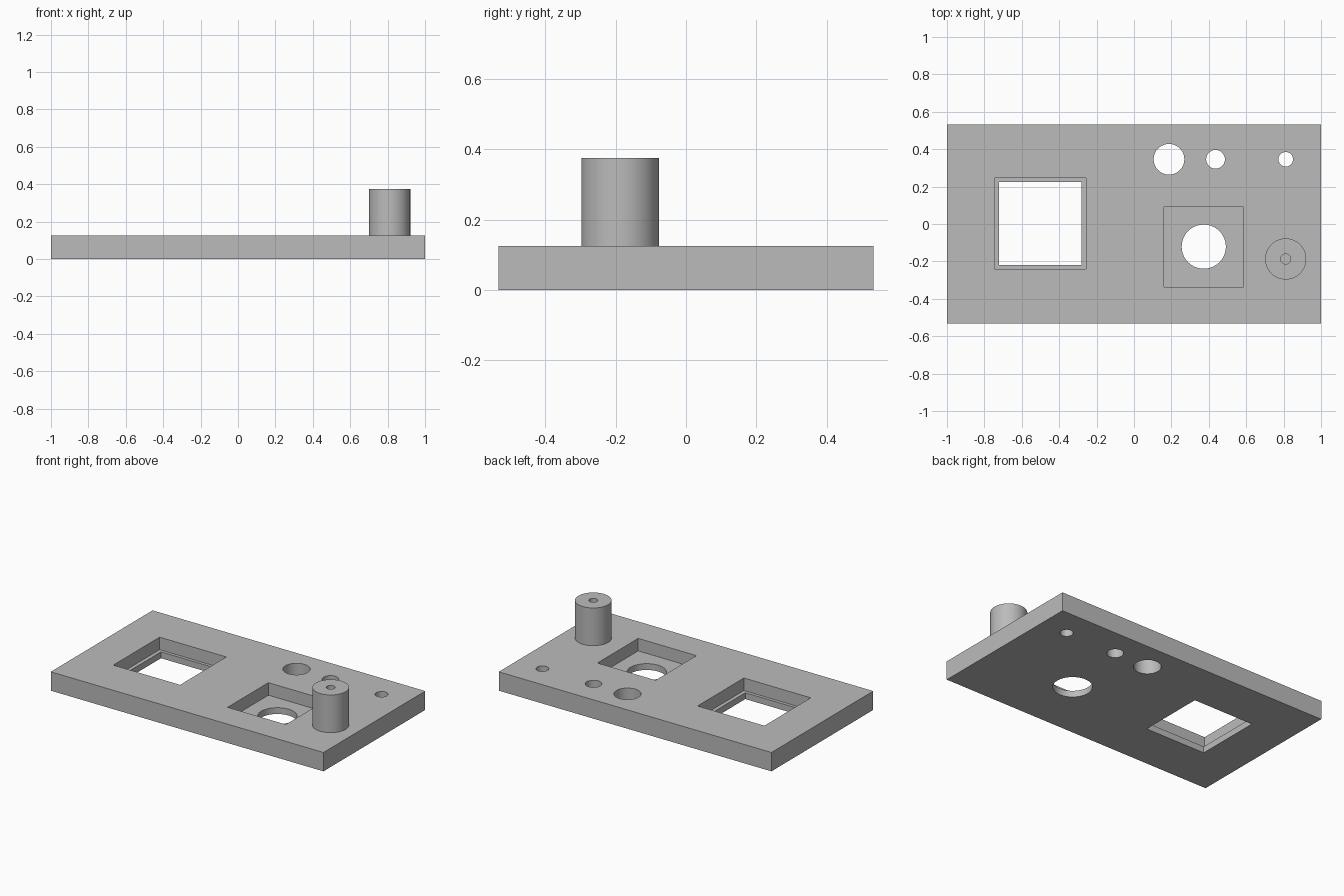
import bpy
import math

cube = bpy.data.objects.get("Cube")
if cube:
    bpy.data.objects.remove(cube, do_unlink=True)

grey = bpy.data.materials.new("Light grey")
grey.use_nodes = True
COLOUR = (0.5, 0.5, 0.5, 1)
grey.diffuse_color = COLOUR
grey.node_tree.nodes["Principled BSDF"].inputs["Base Color"].default_value = COLOUR

THICK = 0.125      # plate thickness
LEDGE = 0.042      # height of the recess floors
OVER = 0.05        # cutter overshoot


def finish(name):
    ob = bpy.context.object
    ob.name = ob.data.name = name
    ob.data.materials.append(grey)
    return ob


def box(name, x, y, z0, z1, w, d):
    bpy.ops.mesh.primitive_cube_add(size=1, location=(x, y, (z0 + z1) / 2))
    bpy.context.object.scale = (w, d, z1 - z0)
    bpy.ops.object.transform_apply(location=True, rotation=False, scale=True)
    return finish(name)


def cylinder(name, x, y, z0, z1, r):
    bpy.ops.mesh.primitive_cylinder_add(vertices=64, radius=r, depth=z1 - z0,
                                        location=(x, y, (z0 + z1) / 2))
    bpy.ops.object.transform_apply(location=True, rotation=False, scale=False)
    return finish(name)


def cut(target, cutter):
    mod = target.modifiers.new("Cut", 'BOOLEAN')
    mod.operation = 'DIFFERENCE'
    mod.solver = 'EXACT'
    mod.object = cutter
    bpy.ops.object.select_all(action='DESELECT')
    bpy.context.view_layer.objects.active = target
    target.select_set(True)
    bpy.ops.object.modifier_apply(modifier=mod.name)
    bpy.data.objects.remove(cutter, do_unlink=True)


def smooth(ob):
    bpy.ops.object.select_all(action='DESELECT')
    bpy.context.view_layer.objects.active = ob
    ob.select_set(True)
    bpy.ops.object.shade_smooth_by_angle(angle=math.radians(30))


# Mounting plate
plate = box("mounting_plate", 0, 0, 0, THICK, 2, 1.066)

# Stepped square window, going right through
cut(plate, box("window_recess", -0.502, 0.003, LEDGE, THICK + OVER, 0.49, 0.485))
cut(plate, box("window_opening", -0.502, 0.003, -OVER, THICK, 0.44, 0.443))

# Square pocket with a round hole in its floor
cut(plate, box("pocket", 0.373, -0.123, LEDGE, THICK + OVER, 0.427, 0.427))

# Round through holes: x, y, radius
for x, y, r in [(0.373, -0.121, 0.118), (0.187, 0.346, 0.082),
                (0.436, 0.346, 0.05), (0.811, 0.346, 0.039)]:
    cut(plate, cylinder("hole", x, y, -OVER, THICK + OVER, r))
smooth(plate)

# Hollow post standing on the plate
PX, PY, TOP = 0.811, -0.187, 0.375
post = cylinder("post", PX, PY, THICK, TOP, 0.11)
cut(post, cylinder("post_bore", PX, PY, THICK - OVER, TOP + OVER, 0.027))
smooth(post)
